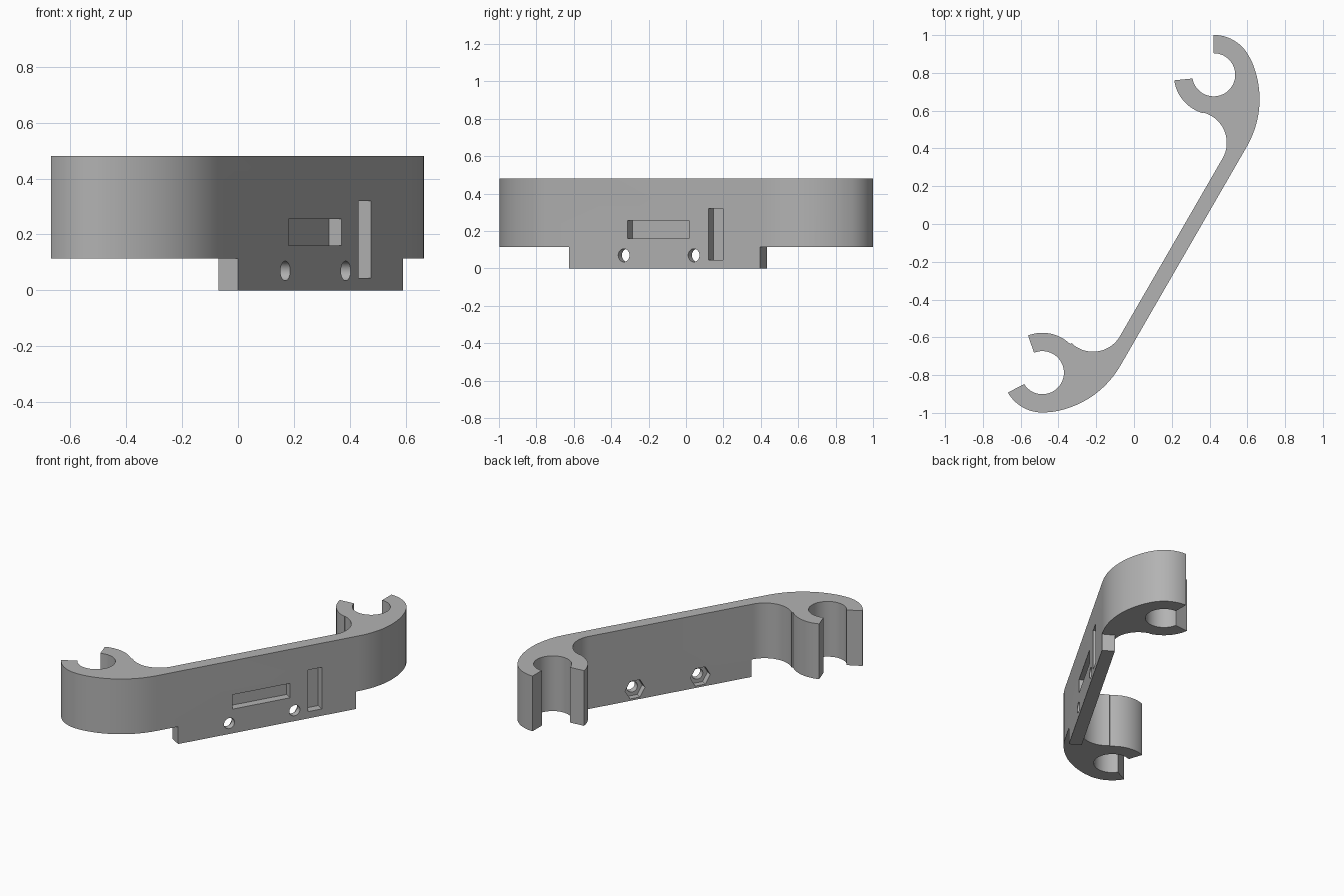
import bpy, bmesh, math
from mathutils import Matrix, Vector

if "Cube" in bpy.data.objects:
    bpy.data.objects.remove(bpy.data.objects["Cube"])

grey = bpy.data.materials.new("mid_grey")
grey.diffuse_color = (0.45, 0.45, 0.45, 1)
grey.use_nodes = True
grey.node_tree.nodes["Principled BSDF"].inputs["Base Color"].default_value = grey.diffuse_color

# Plate frame: s along the plate, d from its front face backwards, z up
FRAME = Matrix.Translation((0, -0.625, 0)) @ Matrix.Rotation(math.radians(60), 4, 'Z')
HEIGHT, STEP, THICK = 0.48, 0.115, 0.08


def arc(c, r, a0, a1):
    n = max(6, int(abs(a1 - a0) / 4))
    angles = [math.radians(a0 + (a1 - a0) * i / n) for i in range(n + 1)]
    return [(c[0] + r * math.cos(a), c[1] + r * math.sin(a)) for a in angles]


def heading(a, b):
    return math.degrees(math.atan2(b[1] - a[1], b[0] - a[0]))


def make_object(name, bm):
    bmesh.ops.recalc_face_normals(bm, faces=bm.faces)
    me = bpy.data.meshes.new(name)
    bm.to_mesh(me)
    bm.free()
    ob = bpy.data.objects.new(name, me)
    bpy.context.collection.objects.link(ob)
    me.materials.append(grey)
    return ob


def box(s0, s1, d0, d1, z0, z1):
    bm = bmesh.new()
    size = Matrix.Diagonal((s1 - s0, d1 - d0, z1 - z0, 1))
    mid = Matrix.Translation(((s0 + s1) / 2, (d0 + d1) / 2, (z0 + z1) / 2))
    bmesh.ops.create_cube(bm, size=1, matrix=FRAME @ mid @ size)
    return make_object("cutter", bm)


def bore(s, z, r, d0, d1, sides):
    bm = bmesh.new()
    place = Matrix.Translation((s, (d0 + d1) / 2, z)) @ Matrix.Rotation(math.pi / 2, 4, 'X')
    turn = Matrix.Rotation(0, 4, 'Z')
    bmesh.ops.create_cone(bm, cap_ends=True, segments=sides, radius1=r, radius2=r,
                          depth=d1 - d0, matrix=FRAME @ place @ turn)
    # Put a hexagon corner along the plate
    if sides == 6:
        zs = [v.co.z for v in bm.verts]
        if max(zs) - z > r * 0.95:
            axis = FRAME.to_3x3() @ Vector((0, 1, 0))
            bmesh.ops.rotate(bm, verts=bm.verts, cent=FRAME @ Vector((s, 0, z)),
                             matrix=Matrix.Rotation(math.pi / 6, 3, axis))
    return make_object("cutter", bm)


# Clip bracket outline: two open hooks joined by a slanted plate
hook_a, hook_b = (0.422, 0.79), (-0.485, -0.787)
big_a, big_b = (0.165, 0.661), (-0.505, -0.5)
fil_a, fil_b = (0.326, 0.43), (-0.217, -0.511)
R, RO, RI, RF = 0.5, 0.211, 0.114, 0.165
ga, gb = heading(big_a, hook_a), heading(big_b, hook_b)
fa, fb = heading(hook_a, fil_a) % 360, heading(hook_b, fil_b)

outline = (arc(hook_b, RO, 210, 360 + gb) + arc(big_b, R, gb, -30)
           + arc(big_a, R, -30, ga) + arc(hook_a, RO, ga, 90)
           + arc(hook_a, RI, 90, -170) + arc(hook_a, RO, 188, fa)
           + arc(fil_a, RF, fa - 180, -30) + arc(fil_b, RF, 330, fb + 180)
           + arc(hook_b, RO, fb, 111) + arc(hook_b, RI, 113, -148))

bm = bmesh.new()
base = bm.faces.new([bm.verts.new((x, y, 0)) for x, y in outline])
bmesh.ops.remove_doubles(bm, verts=bm.verts, dist=0.002)
top = bmesh.ops.extrude_face_region(bm, geom=bm.faces[:])
bmesh.ops.translate(bm, verts=[g for g in top["geom"] if isinstance(g, bmesh.types.BMVert)],
                    vec=(0, 0, HEIGHT))
bracket = make_object("clip_bracket", bm)

cutters = [
    # Raised undersides of the hooks, leaving a lower tab under the plate
    box(-2, 0, -1, 1.5, -0.1, STEP),
    box(1.177, 3, -1, 1.5, -0.1, STEP),
    box(1.085, 3, THICK, 1.5, -0.1, STEP),
    # Horizontal and vertical pockets in the front face
    box(0.36, 0.74, -0.1, 0.052, 0.16, 0.255),
    box(0.86, 0.95, -0.1, 0.053, 0.045, 0.32),
]
# Screw holes with hexagonal nut recesses on the back
for s in (0.338, 0.77):
    cutters.append(bore(s, 0.07, 0.035, -0.1, 0.2, 32))
    cutters.append(bore(s, 0.07, 0.066, 0.04, 0.14, 6))

bpy.context.view_layer.objects.active = bracket
for c in cutters:
    mod = bracket.modifiers.new("cut", 'BOOLEAN')
    mod.operation, mod.solver, mod.object = 'DIFFERENCE', 'EXACT', c
    bpy.ops.object.modifier_apply(modifier=mod.name)
    bpy.data.objects.remove(c)

bpy.ops.object.select_all(action='DESELECT')
bracket.select_set(True)
bpy.ops.object.shade_smooth_by_angle(angle=math.radians(25))
